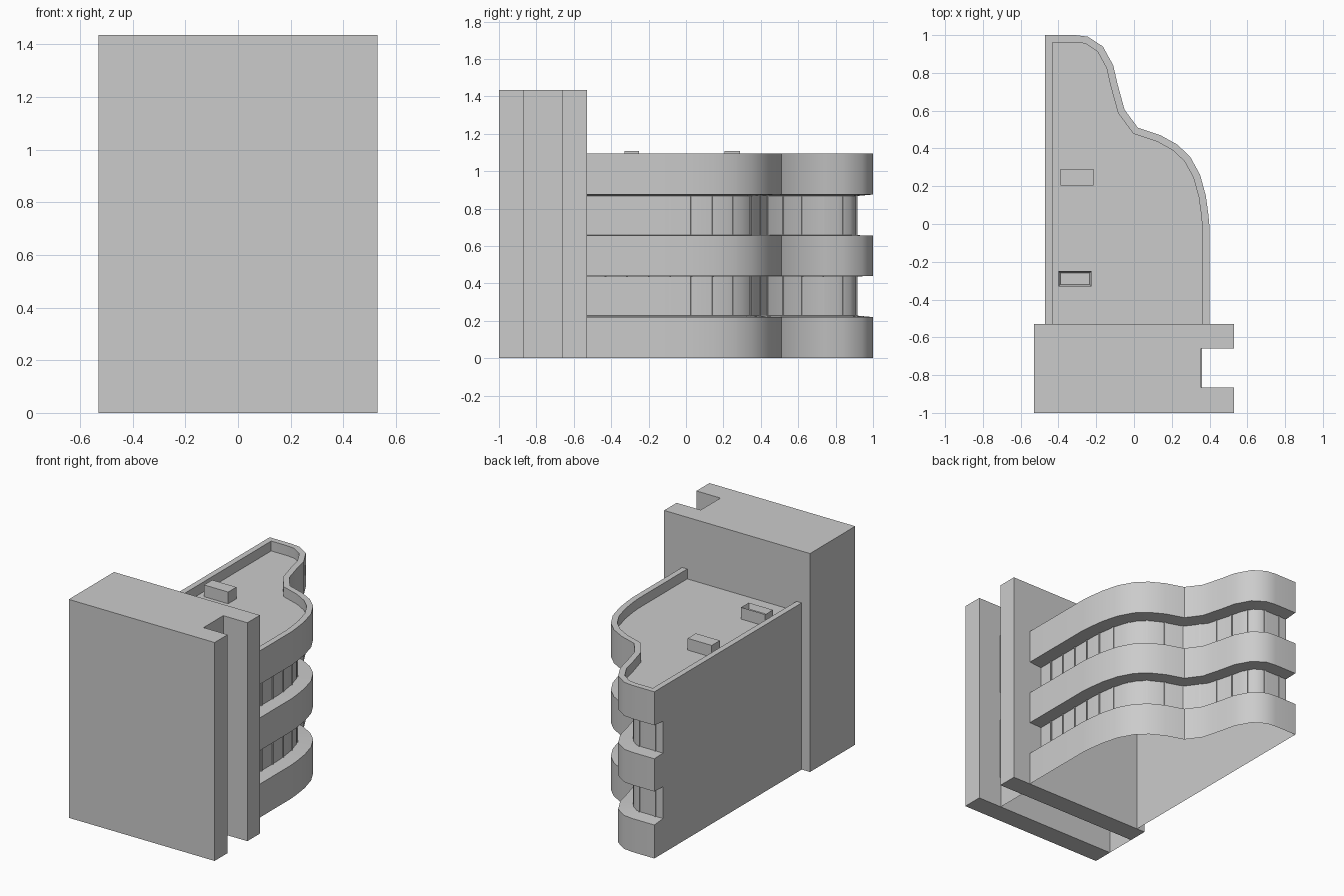
import bpy, bmesh
from mathutils import Vector, Matrix

if "Cube" in bpy.data.objects:
    bpy.data.objects.remove(bpy.data.objects["Cube"])


def finish(bm, name, smooth=False):
    me = bpy.data.meshes.new(name)
    bm.to_mesh(me)
    bm.free()
    ob = bpy.data.objects.new(name, me)
    bpy.context.collection.objects.link(ob)
    if smooth:
        bpy.ops.object.select_all(action='DESELECT')
        bpy.context.view_layer.objects.active = ob
        ob.select_set(True)
        bpy.ops.object.shade_smooth_by_angle(angle=0.6)
    return ob


def add_box(bm, x0, x1, y0, y1, z0, z1):
    m = Matrix.Translation(((x0 + x1) / 2, (y0 + y1) / 2, (z0 + z1) / 2))
    m = m @ Matrix.Diagonal((x1 - x0, y1 - y0, z1 - z0, 1))
    bmesh.ops.create_cube(bm, size=1, matrix=m)


def box(name, *dims):
    bm = bmesh.new()
    add_box(bm, *dims)
    return finish(bm, name)


# Tower: two solid slabs with a recessed, bottomless core between them
H = 1.435
box("tower_front_slab", -0.53, 0.53, -1.0, -0.865, 0, H)
box("tower_rear_slab", -0.53, 0.53, -0.66, -0.53, 0, H)
bm = bmesh.new()
add_box(bm, -0.53, 0.355, -0.865, -0.66, 0, H)
bm.normal_update()
hidden = [f for f in bm.faces if f.normal.z < -0.5 or abs(f.normal.y) > 0.5]
bmesh.ops.delete(bm, geom=hidden, context='FACES')
finish(bm, "tower_core")

# Window panels in the tower recess
for i, (z0, z1) in enumerate(((0.21, 0.62), (0.82, 1.23))):
    box(f"recess_window_{i + 1}", 0.35, 0.36, -0.865, -0.66, z0, z1)

# Plan outline of the curved wing, from the tower round to the straight wall
plan = [Vector(p) for p in (
    (0.4, -0.53), (0.4, -0.02), (0.394, 0.05), (0.38, 0.15), (0.35, 0.26),
    (0.298, 0.355), (0.23, 0.42), (0.14, 0.47), (0.02, 0.51), (-0.05, 0.605),
    (-0.087, 0.74), (-0.11, 0.84), (-0.165, 0.94), (-0.245, 0.992),
    (-0.31, 1.0), (-0.47, 1.0), (-0.47, -0.53))]


def inset(d, d_wall):
    """Plan moved inward by d on the curve and d_wall on the straight wall."""
    norms = [Vector((a.y - b.y, b.x - a.x)).normalized()
             for a, b in zip(plan, plan[1:])]
    out = [plan[0] + norms[0] * d]
    for i in range(1, len(plan) - 1):
        n1, n2 = norms[i - 1], norms[i]
        if i == len(plan) - 2:
            out.append(plan[i] + n1 * d + n2 * d_wall)
        else:
            out.append(plan[i] + (n1 + n2) * d / (1 + n1.dot(n2)))
    out.append(plan[-1] + norms[-1] * d_wall)
    return out


# Wing shell: bands, recessed glazing, parapet and roof
G = 0.09
levels = [(0, 0, 0), (0, 0, 0.22), (G, 0, 0.228), (G, 0, 0.437), (0, 0, 0.44),
          (0, 0, 0.655), (G, 0, 0.658), (G, 0, 0.867), (0, 0, 0.875),
          (0, 0, 1.095), (0.038, 0.038, 1.095), (0.038, 0.038, 1.03)]
bm = bmesh.new()
rings = [[bm.verts.new((p.x, p.y, z)) for p in inset(d, w)] for d, w, z in levels]
for lo, hi in zip(rings, rings[1:]):
    for i in range(len(plan) - 1):
        bm.faces.new((lo[i], lo[i + 1], hi[i + 1], hi[i]))
bm.faces.new(rings[-1])
finish(bm, "curved_wing", smooth=True)

# Window mullions spaced evenly along the glazing
glass = inset(G, 0)[:-1]
for s, (z0, z1) in enumerate(((0.225, 0.438), (0.657, 0.87))):
    bm = bmesh.new()
    walked, target = 0.0, 0.1
    for a, b in zip(glass, glass[1:]):
        seg = (b - a).length
        t = (b - a).normalized()
        while target <= walked + seg:
            p = a + t * (target - walked)
            rot = Matrix(((t.x, -t.y, 0), (t.y, t.x, 0), (0, 0, 1))).to_4x4()
            m = (Matrix.Translation((p.x, p.y, (z0 + z1) / 2)) @ rot
                 @ Matrix.Diagonal((0.009, 0.012, z1 - z0, 1)))
            bmesh.ops.create_cube(bm, size=1, matrix=m)
            target += 0.115
        walked += seg
    finish(bm, f"mullions_{s + 1}")

# Rooftop units, one with a sunken top
box("roof_unit_rear", -0.39, -0.215, 0.205, 0.29, 1.03, 1.107)
bm = bmesh.new()
add_box(bm, -0.4, -0.225, -0.33, -0.25, 1.03, 1.107)
bm.normal_update()
top = [f for f in bm.faces if f.normal.z > 0.5]
bmesh.ops.inset_region(bm, faces=top, thickness=0.015)
bmesh.ops.translate(bm, verts=top[0].verts[:], vec=(0, 0, -0.035))
finish(bm, "roof_unit_front")
